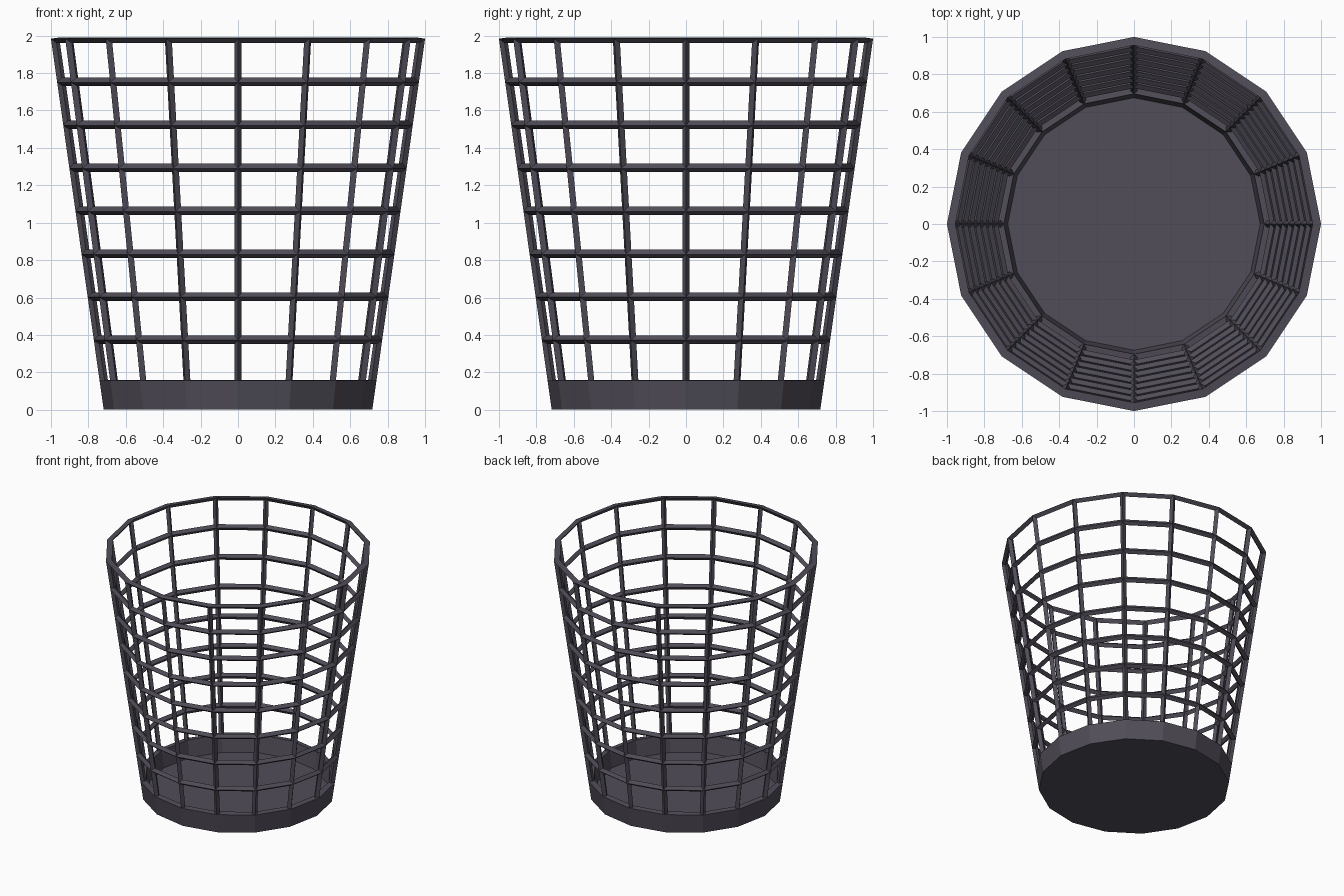
import bpy, bmesh, math

if "Cube" in bpy.data.objects:
    bpy.data.objects.remove(bpy.data.objects["Cube"])

N = 16          # sides of the basket
HALF = 0.0225   # half thickness of the wire
STEP = 0.2297   # spacing of the hoops
Z0 = 0.145      # height of the lowest hoop line

mat = bpy.data.materials.new("dark grey metal")
mat.diffuse_color = (0.082, 0.074, 0.098, 1)
mat.use_nodes = True
mat.node_tree.nodes["Principled BSDF"].inputs["Base Color"].default_value = mat.diffuse_color


def outer(z):
    """Outer radius of the tapering wall at height z."""
    return 0.718 + 0.1422 * z


def finish(name, bm):
    bmesh.ops.recalc_face_normals(bm, faces=bm.faces)
    me = bpy.data.meshes.new(name)
    bm.to_mesh(me)
    bm.free()
    me.materials.append(mat)
    ob = bpy.data.objects.new(name, me)
    bpy.context.collection.objects.link(ob)
    return ob


def lathe(name, profile, closed):
    """Turn an (r, z) profile into N flat sides; open profiles get end caps."""
    bm = bmesh.new()
    rings = []
    for r, z in profile:
        rings.append([bm.verts.new((r * math.cos(math.tau * i / N),
                                    r * math.sin(math.tau * i / N), z))
                      for i in range(N)])
    pairs = list(zip(rings, rings[1:]))
    if closed:
        pairs.append((rings[-1], rings[0]))
    else:
        bm.faces.new(rings[0])
        bm.faces.new(rings[-1])
    for a, b in pairs:
        for i in range(N):
            j = (i + 1) % N
            bm.faces.new((a[i], a[j], b[j], b[i]))
    return finish(name, bm)


# Solid base: a shallow cup with a thin floor
lathe("base", [(outer(0), 0), (outer(0.155), 0.155),
               (outer(0.16) - 2 * HALF, 0.16), (0.675, 0.022)], False)

# Diamond-section hoops
for k in range(1, 8):
    z = Z0 + STEP * k
    m = outer(z) - HALF
    lathe(f"hoop_{k}", [(m + HALF, z - 0.003), (m + 0.003, z + HALF),
                        (m - HALF, z + 0.003), (m - 0.003, z - HALF)], True)

# Flat-topped rim
lathe("rim", [(1.0, 1.984), (0.955, 1.99), (0.974, 1.96)], True)

# Diamond-section upright wires, one on each corner
bm = bmesh.new()
for i in range(N):
    a = math.tau * i / N
    ca, sa = math.cos(a), math.sin(a)
    ends = []
    for z in (0.14, 1.983):
        m = outer(z) - HALF
        section = [(m + HALF, 0), (m - 0.004, 0.02), (m - HALF, 0), (m - 0.004, -0.02)]
        ends.append([bm.verts.new((r * ca - t * sa, r * sa + t * ca, z))
                     for r, t in section])
    lo, hi = ends
    bm.faces.new(lo)
    bm.faces.new(hi)
    for j in range(4):
        n = (j + 1) % 4
        bm.faces.new((lo[j], lo[n], hi[n], hi[j]))
finish("upright_wires", bm)
